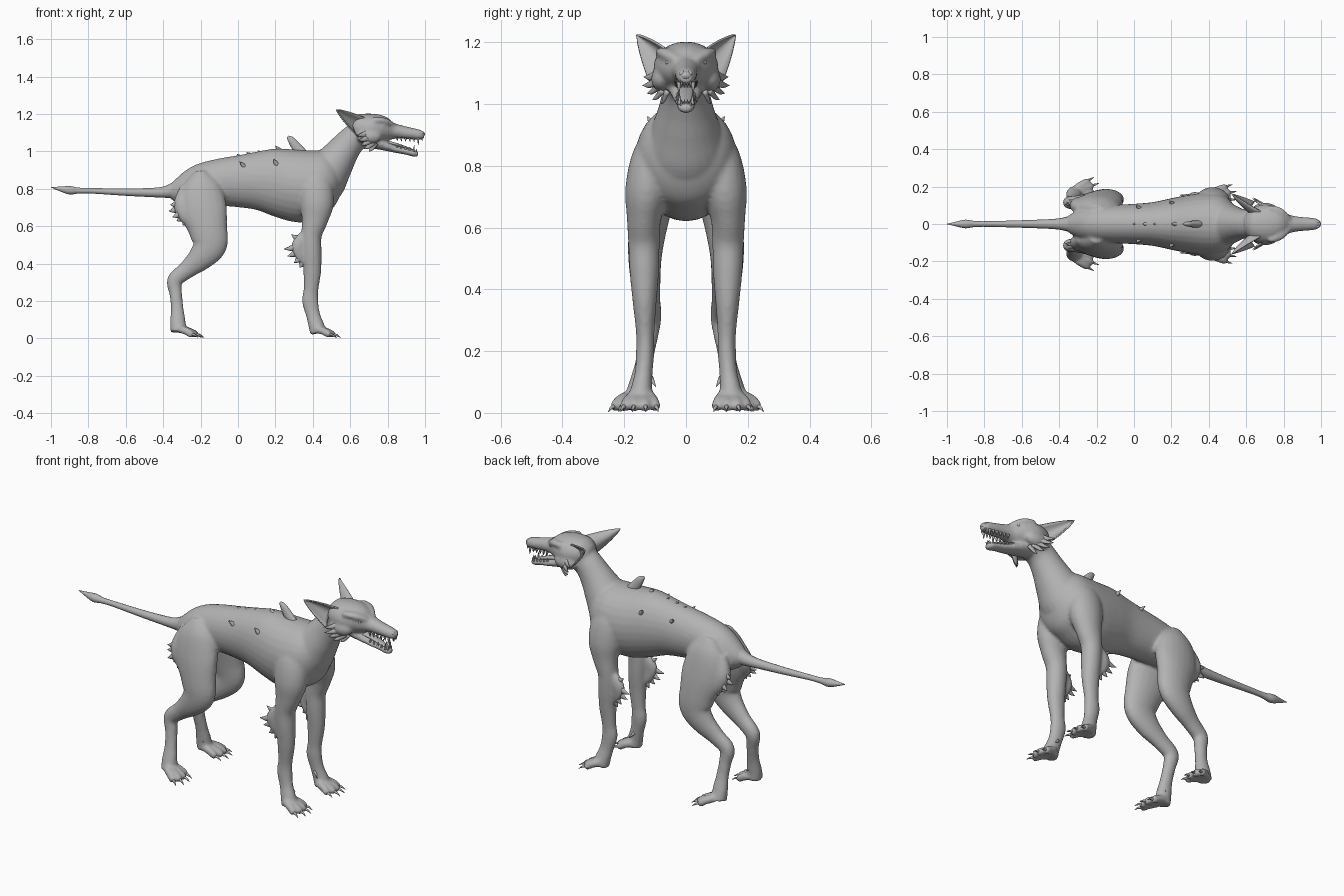
import bpy, bmesh, math
from mathutils import Vector

grey = bpy.data.materials.new("grey_hide")
grey.diffuse_color = (0.45, 0.45, 0.45, 1)


def finish(name, bm):
    bmesh.ops.recalc_face_normals(bm, faces=bm.faces[:])
    for f in bm.faces:
        f.smooth = True
    me = bpy.data.meshes.new(name)
    bm.to_mesh(me)
    bm.free()
    me.materials.append(grey)
    ob = bpy.data.objects.new(name, me)
    bpy.context.collection.objects.link(ob)
    return ob


def resample(secs, k):
    """Catmull-Rom interpolation of sections (x, y, z, side radius, other radius)."""
    out = []
    for i in range(len(secs) - 1):
        p = [secs[max(i - 1, 0)], secs[i], secs[i + 1], secs[min(i + 2, len(secs) - 1)]]
        for j in range(k):
            t = j / k
            out.append([0.5 * (2 * b + (c - a) * t + (2 * a - 5 * b + 4 * c - d) * t * t
                               + (3 * b - a - 3 * c + d) * t ** 3) for a, b, c, d in zip(*p)])
    return out + [list(secs[-1])]


def loft(bm, secs, n=20, k=4, upright=False):
    """Elliptical tube through the sections; upright keeps rings facing along x."""
    secs = resample(secs, k)
    pts = [Vector(s[:3]) for s in secs]
    rings = []
    for i, s in enumerate(secs):
        t = Vector((1, 0, 0)) if upright else (pts[min(i + 1, len(pts) - 1)] - pts[max(i - 1, 0)]).normalized()
        ref = Vector((0, 1, 0)) if abs(t.y) < 0.85 else Vector((0, 0, 1))
        side = (ref - t * ref.dot(t)).normalized()
        up = t.cross(side)
        a, b = max(s[3], 0.0008), max(s[4], 0.0008)
        rings.append([bm.verts.new(pts[i] + side * a * math.cos(w) + up * b * math.sin(w))
                      for w in (2 * math.pi * j / n for j in range(n))])
    for r, q in zip(rings, rings[1:]):
        for j in range(n):
            bm.faces.new((r[j], r[(j + 1) % n], q[(j + 1) % n], q[j]))
    bm.faces.new(rings[0])
    bm.faces.new(rings[-1])


def spike(bm, base, tip, r, bend=0.0, flat=1.0, n=8):
    """Tapering horn, lifted by bend in the middle."""
    b, t = Vector(base), Vector(tip)
    m = b.lerp(t, 0.55) + Vector((0, 0, bend))
    loft(bm, [(*b, r * flat, r), (*m, r * flat * 0.6, r * 0.6), (*t, 0.001, 0.001)], n, 3)


def ball(bm, c, r):
    x, y, z = c
    loft(bm, [(x + r[0] * math.sin(a), y, z, r[1] * math.cos(a), r[2] * math.cos(a))
              for a in (math.radians(d) for d in range(-85, 86, 34))], 12, 2, True)


body = bmesh.new()
# torso
loft(body, [(x, 0, z, a, b) for x, z, a, b in [
    (-.37, .785, .03, .03), (-.33, .79, .058, .065), (-.27, .80, .085, .105), (-.2, .82, .098, .118),
    (-.1, .835, .103, .127), (0, .84, .108, .139), (.1, .842, .117, .156), (.2, .832, .138, .183),
    (.3, .816, .157, .194), (.38, .816, .166, .19), (.45, .83, .16, .174), (.5, .835, .138, .148),
    (.535, .84, .10, .10), (.555, .84, .04, .04)]], 28, 4, True)
# neck
loft(body, [(x, 0, z, a, b) for x, z, a, b in [
    (.38, .78, .13, .13), (.45, .855, .135, .135), (.51, .93, .108, .108), (.56, 1.0, .085, .088),
    (.61, 1.06, .075, .076), (.68, 1.11, .08, .075)]], 24)
# skull and upper muzzle
loft(body, [(x, 0, z, a, b) for x, z, a, b in [
    (.59, 1.12, .04, .04), (.63, 1.125, .085, .07), (.70, 1.122, .105, .08), (.76, 1.122, .092, .074),
    (.80, 1.118, .07, .062), (.83, 1.11, .05, .044), (.87, 1.104, .041, .037), (.92, 1.096, .036, .032),
    (.97, 1.089, .031, .028), (.995, 1.086, .018, .018)]], 24, 4, True)
# lower jaw
loft(body, [(x, 0, z, a, b) for x, z, a, b in [
    (.68, 1.07, .06, .05), (.76, 1.042, .054, .034), (.84, 1.013, .039, .021),
    (.90, 1.0, .032, .019), (.945, .988, .028, .019), (.965, .986, .013, .012)]], 16, 4, True)
claws = bmesh.new()
paws = [(.408, .145, 3), (-.322, .165, 14)]
for s in (1, -1):
    # angry brow and cheek
    loft(body, [(.72, s * .088, 1.17, .018, .012), (.78, s * .062, 1.163, .026, .018),
                (.83, s * .028, 1.143, .015, .012)], 10)
    ball(body, (.70, s * .078, 1.08), (.07, .036, .042))
    # front leg with elbow mass
    loft(body, [(x, s * y, z, a, b) for x, y, z, a, b in [
        (.395, .075, .93, .04, .05), (.41, .108, .83, .066, .09), (.42, .126, .72, .071, .092),
        (.41, .136, .63, .056, .07), (.393, .136, .55, .051, .055), (.395, .135, .46, .048, .052),
        (.397, .134, .36, .039, .048), (.39, .132, .26, .03, .04), (.386, .132, .20, .03, .044),
        (.40, .137, .13, .029, .038), (.418, .145, .07, .036, .042), (.43, .148, .03, .043, .045)]])
    loft(body, [(.37, s * .14, .56, .025, .03), (.325, s * .147, .50, .024, .04),
                (.335, s * .145, .44, .02, .03), (.36, s * .14, .40, .012, .015)], 12)
    # hind leg with hamstring mass
    loft(body, [(x, s * y, z, a, b) for x, y, z, a, b in [
        (-.20, .065, .89, .035, .035), (-.195, .083, .81, .062, .105), (-.185, .107, .69, .066, .126),
        (-.16, .126, .58, .06, .104), (-.152, .133, .50, .054, .094), (-.20, .13, .43, .048, .07),
        (-.275, .12, .365, .037, .048), (-.338, .114, .31, .035, .042), (-.333, .122, .24, .03, .034),
        (-.325, .137, .16, .028, .034), (-.322, .152, .09, .034, .042), (-.32, .162, .035, .041, .042)]])
    loft(body, [(-.26, s * .08, .80, .035, .05), (-.295, s * .098, .72, .042, .05),
                (-.285, s * .112, .66, .035, .04), (-.25, s * .122, .60, .02, .02)], 12)
    # paws with four toes and claws
    for px, py, deg in paws:
        for off in (-1.5, -.5, .5, 1.5):
            a = math.radians(deg + off * 11)
            ln = .098 if abs(off) < 1 else .08
            bx, by = px + .012, py + off * .0195
            q = lambda d: (bx + d * math.cos(a), s * (by + d * math.sin(a)))
            loft(body, [(*q(0), .05, .018, .022), (*q(ln * .5), .038, .019, .021),
                        (*q(ln * .85), .022, .018, .02), (*q(ln), .015, .012, .012)], 10)
            spike(claws, (*q(ln * .85), .022), (*q(ln + .032), .004), .009, .005)
        spike(claws, (px - .005, s * (py - .03), .115), (px + .02, s * (py - .047), .085), .009)
ob = finish("body", body)
rm = ob.modifiers.new("blend", 'REMESH')
rm.mode, rm.voxel_size, rm.use_smooth_shade = 'VOXEL', .0085, True
sm = ob.modifiers.new("soften", 'SMOOTH')
sm.factor, sm.iterations = .5, 6
finish("claws", claws)

# tail with spindle tip
tail = bmesh.new()
loft(tail, [(x, 0, z, r, r) for x, z, r in [
    (-.30, .80, .062), (-.36, .787, .039), (-.43, .78, .027), (-.6, .782, .02), (-.78, .789, .015),
    (-.85, .79, .016), (-.90, .792, .023), (-.95, .799, .013), (-1.0, .808, .001)]], 14)
finish("tail", tail)

# ears: cupped leaves open to the front
ears = bmesh.new()
for s in (1, -1):
    inner, outer, tip = Vector((.70, .055, 1.17)), Vector((.645, .12, 1.075)), Vector((.525, .161, 1.224))
    grid = []
    for i in range(11):
        t = i / 10
        w = (1 - t) ** .9 * (1 + .3 * t)
        c = ((inner + outer) / 2).lerp(tip, t)
        row = []
        for j in range(9):
            u = j / 4 - 1
            p = c + (outer - inner) * (.5 * u * w) + Vector((-.05, -.03, .01)) * ((1 - u * u) * w)
            row.append(ears.verts.new((p.x, s * p.y, p.z)))
        grid.append(row)
    for r, q in zip(grid, grid[1:]):
        for j in range(8):
            ears.faces.new((r[j], r[j + 1], q[j + 1], q[j]))
bmesh.ops.remove_doubles(ears, verts=ears.verts[:], dist=.0005)
so = finish("ears", ears).modifiers.new("thickness", 'SOLIDIFY')
so.thickness, so.offset = .007, 0

# eyes and nose
face = bmesh.new()
for s in (1, -1):
    ball(face, (.803, s * .056, 1.135), (.012, .012, .009))
    ball(face, (.978, s * .012, 1.098), (.016, .011, .011))
ball(face, (.983, 0, 1.092), (.017, .02, .015))
finish("eyes_and_nose", face)

# teeth and tongue
teeth = bmesh.new()
for s in (1, -1):
    for i in range(6):
        x = .85 + i * .0225
        fang = i == 5
        y = s * (.032 - i * .0018)
        zu, zl = 1.076 - i * .001, 1.02 - i * .0052
        spike(teeth, (x, y, zu), (x + .002, y, zu - (.038 if fang else .022)), .0075, n=6)
        if i < 5:
            spike(teeth, (x, y * .85, zl), (x + .002, y * .85, zl + (.034 if i == 4 else .02)), .0065, n=6)
    for y in (.005, .014):
        spike(teeth, (.983, s * y, 1.075), (.985, s * y, 1.054), .005, n=6)
        spike(teeth, (.95, s * y, .995), (.957, s * y, 1.014), .005, n=6)
finish("teeth", teeth)
tongue = bmesh.new()
loft(tongue, [(.77, 0, 1.055, .03, .01), (.85, 0, 1.036, .024, .008), (.92, 0, 1.012, .018, .006),
              (.94, 0, 1.006, .006, .003)], 10)
finish("tongue", tongue)

# fur tufts: base radius, flatness, then pairs of base and tip
tufts = {
    "cheek_fur": (.02, .5, [((.70, .09, 1.10), (.632, .137, 1.088)), ((.71, .09, 1.08), (.64, .14, 1.06)),
                            ((.715, .085, 1.065), (.655, .125, 1.035)), ((.72, .075, 1.05), (.675, .108, 1.014)),
                            ((.73, .06, 1.045), (.70, .08, 1.0))]),
    "elbow_fur": (.026, .55, [((.345, .145, .53), (.285, .15, .555)), ((.335, .147, .50), (.245, .155, .478)),
                              ((.335, .147, .475), (.265, .147, .44)), ((.345, .145, .45), (.30, .15, .405)),
                              ((.355, .142, .43), (.33, .14, .378))]),
    "thigh_fur": (.03, .6, [((-.30, .10, .73), (-.362, .115, .715)), ((-.295, .105, .71), (-.37, .105, .68)),
                            ((-.285, .112, .69), (-.35, .13, .648)), ((-.275, .115, .67), (-.328, .115, .628)),
                            ((-.265, .12, .65), (-.295, .125, .605))]),
}
for name, (r, flat, pairs) in tufts.items():
    bm = bmesh.new()
    for s in (1, -1):
        for b, t in pairs:
            spike(bm, (b[0], s * b[1], b[2]), (t[0], s * t[1], t[2]), r, -.006, flat)
    finish(name, bm)

# spines along the back and thorns on the flanks
spines = bmesh.new()
loft(spines, [(.345, 0, .985, .022, .03), (.315, 0, 1.02, .018, .028), (.285, 0, 1.06, .013, .02),
              (.265, 0, 1.078, .006, .008)], 10)
for x, z, h in [(.215, 1.0, .035), (.12, .985, .025), (.06, .98, .02), (.01, .965, .025), (-.06, .955, .015)]:
    spike(spines, (x + .02, 0, z - .01), (x - .015, 0, z + h - .005), .018)
for s in (1, -1):
    spike(spines, (.22, s * .09, .905), (.19, s * .125, .96), .022)
    spike(spines, (.04, s * .075, .91), (.01, s * .10, .945), .016)
finish("back_spines", spines)
